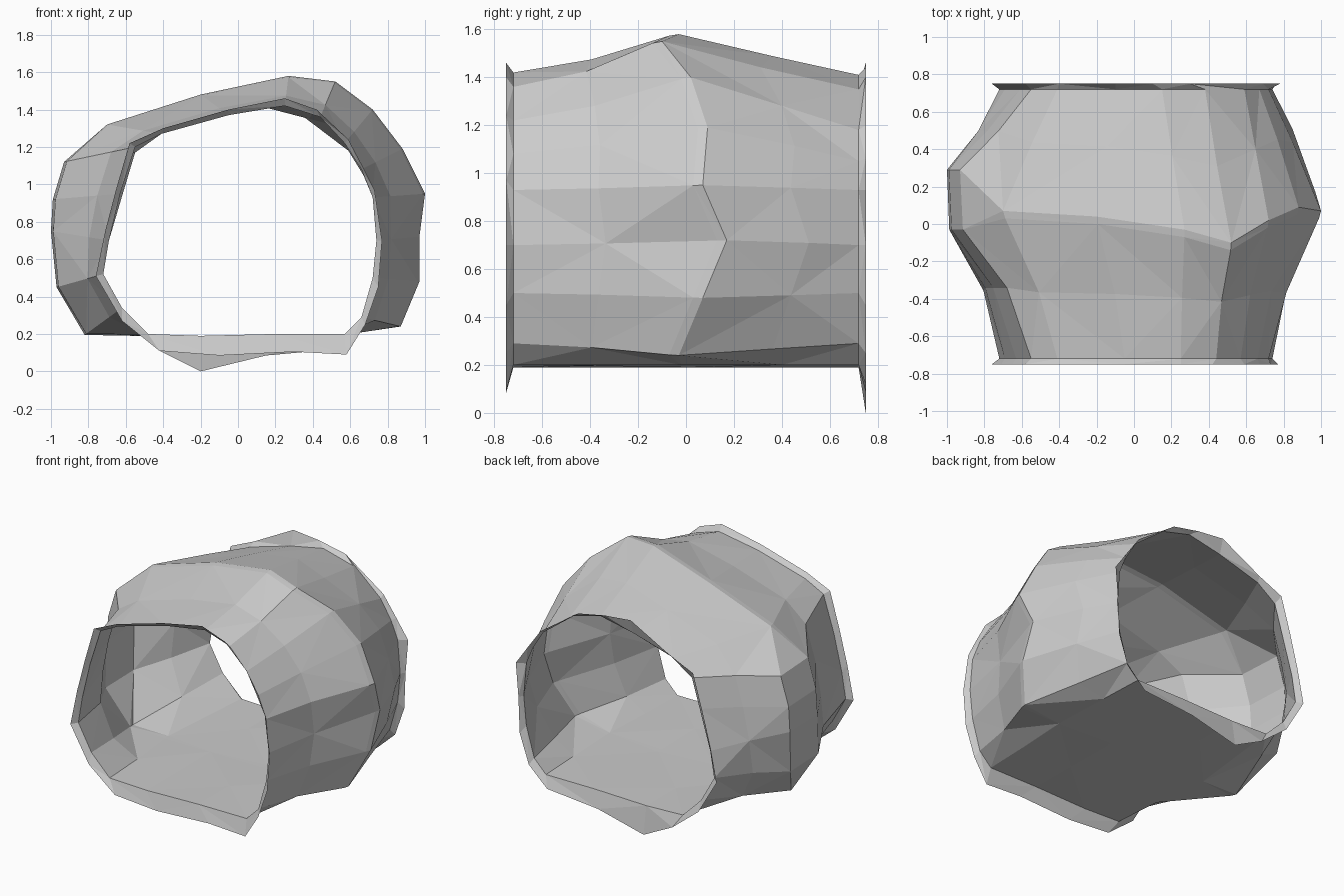
import bpy

if "Cube" in bpy.data.objects:
    bpy.data.objects.remove(bpy.data.objects["Cube"])

# Cross-sections (x, z), same point order: clockwise from the crown
belly = [(.27, 1.58), (.52, 1.55), (.72, 1.40), (.88, 1.19), (1, .95), (.97, .72), (.97, .48),
         (.87, .24), (.6, .2), (.2, .19), (-.2, .19), (-.55, .19), (-.82, .195), (-.97, .45),
         (-1, .75), (-.99, .92), (-.93, 1.12), (-.7, 1.32), (-.2, 1.48)]
neck = [(.25, 1.42), (.44, 1.36), (.57, 1.22), (.66, 1.08), (.72, .93), (.74, .7), (.72, .5),
        (.66, .29), (.57, .2), (.2, .2), (-.2, .19), (-.48, .2), (-.62, .34), (-.72, .52),
        (-.69, .7), (-.63, .95), (-.55, 1.2), (-.41, 1.27), (-.05, 1.37)]
lip = [(.25, 1.46), (.42, 1.4), (.59, 1.24), (.67, 1.09), (.73, .97), (.77, .7), (.75, .45),
       (.68, .25), (.58, .09), (.3, .105), (-.1, .085), (-.42, .11), (-.62, .27), (-.76, .51),
       (-.71, .75), (-.65, .98), (-.58, 1.22), (-.4, 1.3), (-.05, 1.4)]
# How far along y the bulge peaks for each point
shift = [-.05, -.12, 0, .07, .05, .15, .05, -.05, 0, 0, 0, 0, 0, .08, .13, .13, .13, .05, .02]


def loft(name, rings):
    n = len(rings[0])
    verts = [p for r in rings for p in r]
    faces = []
    for k in range(len(rings) - 1):
        for i in range(n):
            a, b = k * n + i, k * n + (i + 1) % n
            c, d = b + n, a + n
            # alternate diagonals for a faceted, hand-cut look
            faces += [(a, d, b), (b, d, c)] if (i + k) % 2 else [(a, c, b), (a, d, c)]
    me = bpy.data.meshes.new(name)
    me.from_pydata(verts, [], faces)
    ob = bpy.data.objects.new(name, me)
    bpy.context.collection.objects.link(ob)
    return ob


def flat_ring(profile, y):
    return [(x, y, z) for x, z in profile]


def half_crest(x):
    """Half-length of the bulge's flat crest: wide on the left side only."""
    return .16 if x < -.9 else .02


# The back opening has its crown further left and a lower right shoulder
back_neck = list(neck)
back_neck[0:4] = [(.15, 1.41), (.38, 1.35), (.59, 1.18), (.67, 1.05)]
back_neck[15:] = [(-.61, .97), (-.55, 1.17), (-.41, 1.27), (-.1, 1.36)]

# Barrel body: neck, swelling, crest pair, swelling, neck
# station = (y, swelling, share of shift, crest side)
stations = [(-.72, 0, 0, 0), (-.38, .34, .3, 0), (0, .96, 1, -1),
            (0, 1, 1, 1), (.4, .46, .75, 0), (.72, 0, 0, 0)]
body = []
for k, (y, w, f, side) in enumerate(stations):
    end = neck if k < 3 else back_neck
    body.append([(nx + (bx - nx) * w, y + s * f + side * half_crest(bx), nz + (bz - nz) * w)
                 for (nx, nz), (bx, bz), s in zip(end, belly, shift)])
loft("barrel_body", body)

# Flared rims at both open ends; the back one dips to the ground
back_lip = list(lip)
back_lip[0:6] = [(.1, 1.44), (.3, 1.4), (.59, 1.2), (.69, 1.06), (.78, .93), (.76, .7)]
back_lip[8:11] = [(.54, .12), (.15, .085), (-.2, 0)]
back_lip[18] = (-.1, 1.46)
loft("front_rim", [flat_ring(lip, -.75), flat_ring(neck, -.72)])
loft("back_rim", [flat_ring(back_neck, .72), flat_ring(back_lip, .75)])
